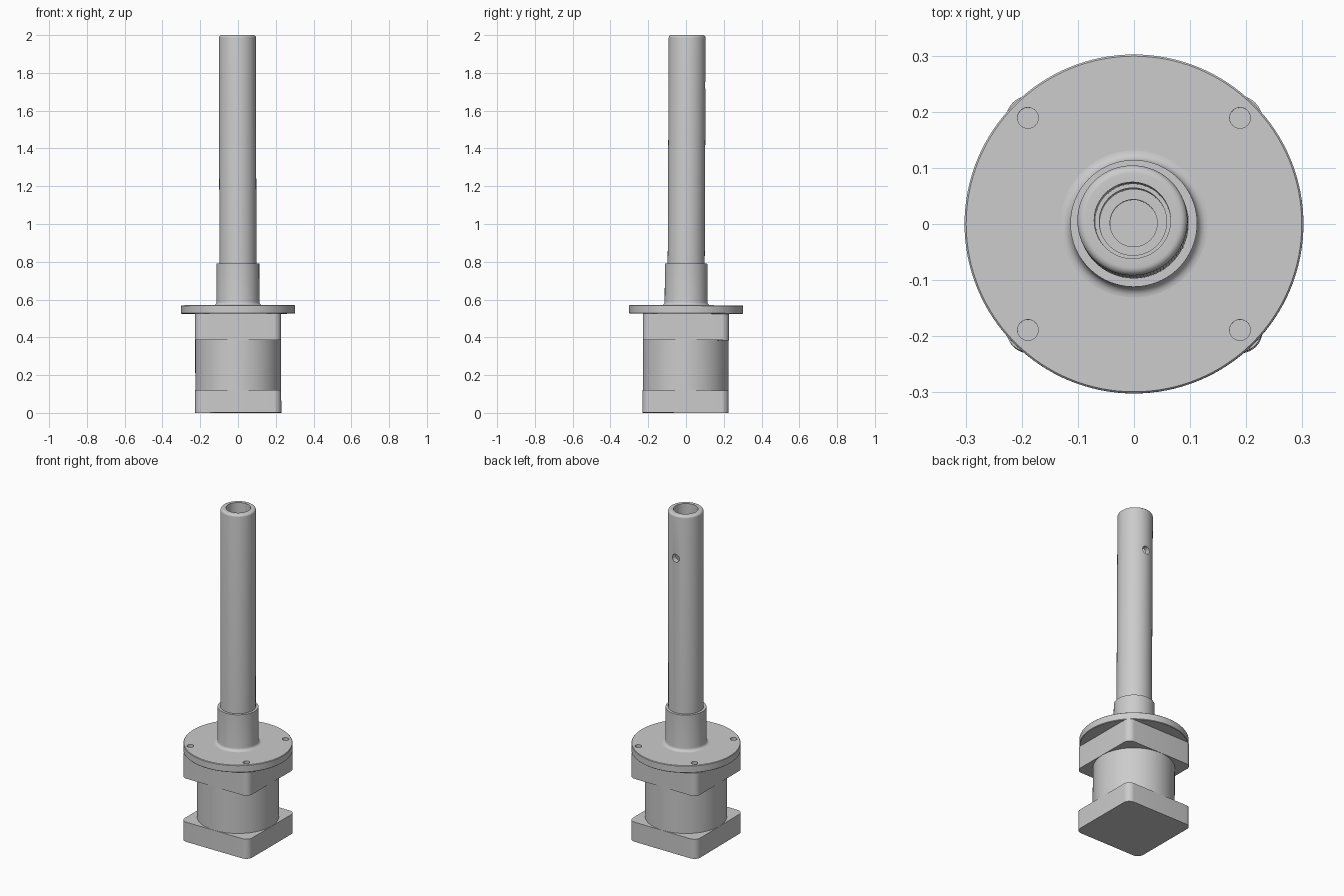
import bpy, bmesh
from math import pi, sin, cos
from mathutils import Matrix, Vector

if "Cube" in bpy.data.objects:
    bpy.data.objects.remove(bpy.data.objects["Cube"], do_unlink=True)

grey = bpy.data.materials.new("machined grey")
grey.use_nodes = True
grey.diffuse_color = (0.6, 0.6, 0.6, 1)
grey.node_tree.nodes["Principled BSDF"].inputs["Base Color"].default_value = grey.diffuse_color

# The whole assembly leans very slightly about the flange
PIVOT = Matrix.Translation((0, 0, 0.55))
LEAN = (PIVOT @ Matrix.Rotation(-0.0045, 4, 'X')
        @ Matrix.Rotation(-0.002, 4, 'Y') @ PIVOT.inverted())


def finish(name, bm):
    bmesh.ops.recalc_face_normals(bm, faces=bm.faces)
    mesh = bpy.data.meshes.new(name)
    bm.to_mesh(mesh)
    bm.free()
    mesh.materials.append(grey)
    ob = bpy.data.objects.new(name, mesh)
    bpy.context.collection.objects.link(ob)
    ob.matrix_world = LEAN
    return ob


def lathe(name, profile, sides=96):
    """Spin an (r, z) profile that starts and ends on the axis, or closes."""
    bm = bmesh.new()
    verts = [bm.verts.new((r, 0, z)) for r, z in profile]
    pairs = list(zip(verts, verts[1:]))
    if profile[0][0] > 0:
        pairs.append((verts[-1], verts[0]))
    edges = [bm.edges.new(p) for p in pairs]
    bmesh.ops.spin(bm, geom=verts + edges, cent=(0, 0, 0), axis=(0, 0, 1),
                   angle=2 * pi, steps=sides, use_merge=True)
    bmesh.ops.remove_doubles(bm, verts=bm.verts, dist=1e-5)
    return finish(name, bm)


def rounded_block(name, half, z0, z1, radius):
    bm = bmesh.new()
    bmesh.ops.create_cube(bm, size=1)
    for v in bm.verts:
        v.co = Vector((v.co.x * 2 * half, v.co.y * 2 * half, z0 if v.co.z < 0 else z1))
    uprights = [e for e in bm.edges if abs(e.verts[0].co.z - e.verts[1].co.z) > 0.01]
    bmesh.ops.bevel(bm, geom=uprights, offset=radius, segments=8,
                    profile=0.5, affect='EDGES')
    return finish(name, bm)


def drill(ob, radius, depth, matrices):
    """Cut round holes, one per matrix."""
    bm = bmesh.new()
    for m in matrices:
        bmesh.ops.create_cone(bm, cap_ends=True, segments=32, radius1=radius,
                              radius2=radius, depth=depth, matrix=m)
    cutter = finish("hole_cutter", bm)
    cutter.hide_render = True
    mod = ob.modifiers.new("holes", 'BOOLEAN')
    mod.operation, mod.solver, mod.object = 'DIFFERENCE', 'EXACT', cutter
    bpy.context.view_layer.update()
    bpy.context.view_layer.objects.active = ob
    bpy.ops.object.modifier_apply(modifier=mod.name)
    bpy.data.objects.remove(cutter, do_unlink=True)


# Motor-like body: square end blocks and a round waist
HALF = 0.228
parts = [
    rounded_block("base_block", HALF, 0, 0.12, 0.04),
    rounded_block("upper_block", HALF, 0.385, 0.525, 0.04),
    lathe("round_body", [(0, 0.11), (HALF - 0.001, 0.11),
                         (HALF - 0.001, 0.395), (0, 0.395)]),
]

# Mounting flange with four bolt holes
flange = lathe("flange", [(0, 0.525), (0.299, 0.525), (0.302, 0.528),
                          (0.302, 0.567), (0.299, 0.57), (0, 0.57)], 128)
drill(flange, 0.0185, 0.2, [Matrix.Translation((x, y, 0.548))
                            for x in (-0.189, 0.189) for y in (-0.189, 0.189)])
parts.append(flange)

# Collar with a flared foot
flare = [(0.131 - 0.018 * sin(a), 0.588 - 0.018 * cos(a))
         for a in (i * pi / 12 for i in range(7))]
parts.append(lathe("collar", [(0.07, 0.565), (0.131, 0.565)] + flare
                   + [(0.113, 0.79), (0.07, 0.79)]))

# Hollow shaft: rounded rim, stepped bore, pilot hole in the floor
R, RIM = 0.098, 0.014
rim = [(R - RIM + RIM * cos(a), 2 - RIM + RIM * sin(a))
       for a in (i * pi / 12 for i in range(7))]
shaft = lathe("hollow_shaft", [(0, 0.6), (R, 0.6)] + rim
              + [(0.068, 2), (0.067, 1.5), (0.06, 1.5), (0.06, 0.9),
                 (0.042, 0.9), (0.042, 0.7), (0, 0.7)])
drill(shaft, 0.024, 0.1, [Matrix.Translation((0, 0.09, 1.735)) @ Matrix.Rotation(pi / 2, 4, 'X')])
parts.append(shaft)

# Smooth shading with crisp edges
bpy.ops.object.select_all(action='DESELECT')
for ob in parts:
    ob.select_set(True)
bpy.context.view_layer.objects.active = parts[0]
bpy.ops.object.shade_smooth_by_angle(angle=pi / 6)
